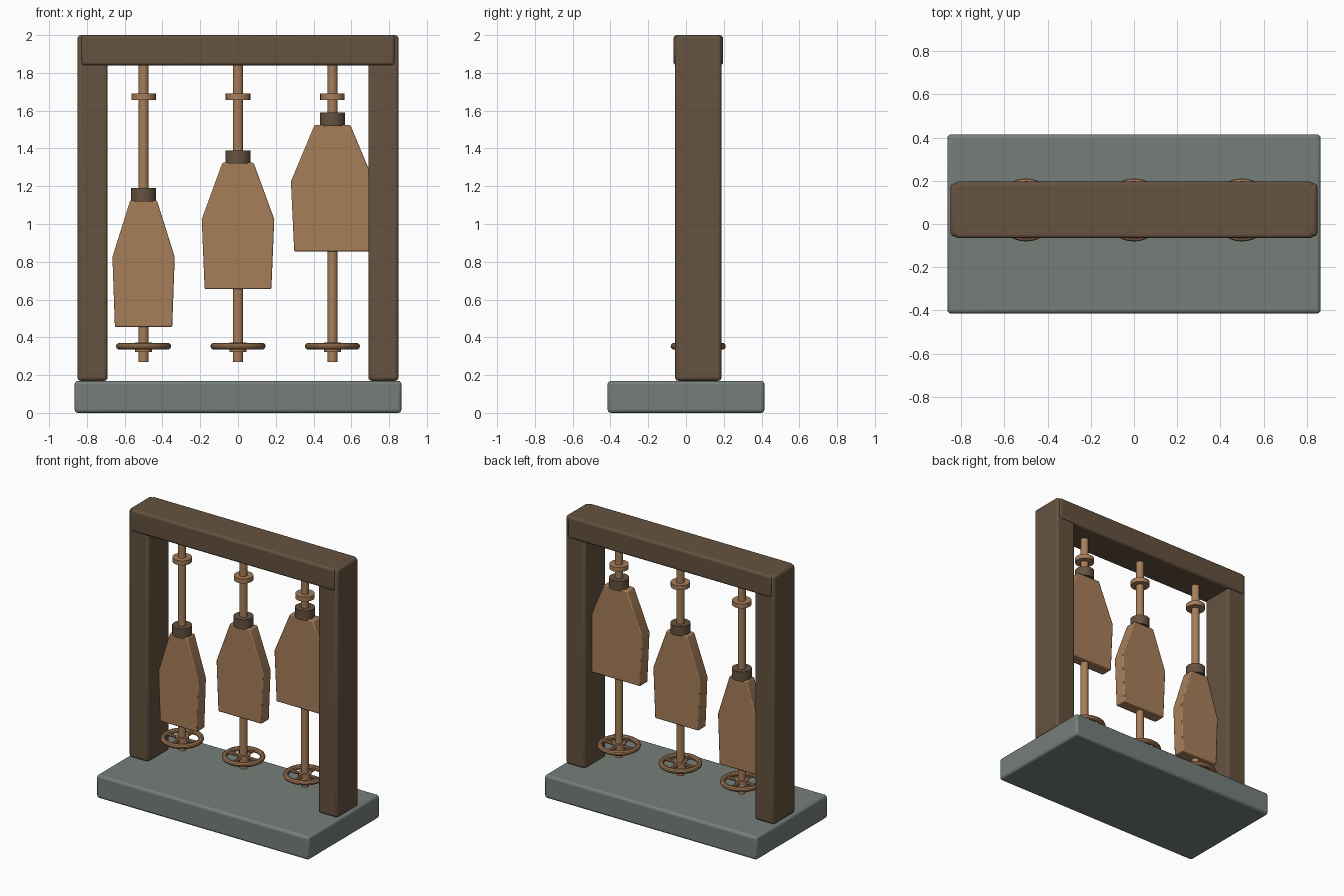
import bpy, bmesh, math
from mathutils import Matrix, Vector

old = bpy.data.objects.get("Cube")
if old:
    bpy.data.objects.remove(old, do_unlink=True)


def material(name, rgb):
    m = bpy.data.materials.new(name)
    m.use_nodes = True
    m.diffuse_color = (*rgb, 1)
    m.node_tree.nodes["Principled BSDF"].inputs["Base Color"].default_value = (*rgb, 1)
    return m


DARK = material("dark wood", (0.13, 0.084, 0.051))
LIGHT = material("light wood", (0.386, 0.209, 0.102))
STONE = material("grey stone", (0.181, 0.212, 0.195))
MID_Y = 0.065  # depth of the frame and rods


def finish(name, bm, mat, bevel=0, segments=3):
    bmesh.ops.recalc_face_normals(bm, faces=bm.faces)
    mesh = bpy.data.meshes.new(name)
    bm.to_mesh(mesh)
    bm.free()
    ob = bpy.data.objects.new(name, mesh)
    bpy.context.collection.objects.link(ob)
    mesh.materials.append(mat)
    if bevel:
        mod = ob.modifiers.new("Bevel", "BEVEL")
        mod.width, mod.segments = bevel, segments
    bpy.ops.object.select_all(action="DESELECT")
    ob.select_set(True)
    bpy.context.view_layer.objects.active = ob
    bpy.ops.object.shade_smooth_by_angle(angle=math.radians(35))
    return ob


def box(name, lo, hi, mat, bevel):
    lo, hi = Vector(lo), Vector(hi)
    bm = bmesh.new()
    bmesh.ops.create_cube(bm, size=1, matrix=Matrix.Translation((lo + hi) / 2)
                          @ Matrix.Diagonal((*(hi - lo), 1)))
    return finish(name, bm, mat, bevel)


def add_cylinder(bm, r, length, matrix, sides=24):
    bmesh.ops.create_cone(bm, cap_ends=True, segments=sides, radius1=r, radius2=r,
                          depth=length, matrix=matrix)


def cylinder(name, x, r, z0, z1, mat):
    bm = bmesh.new()
    add_cylinder(bm, r, z1 - z0, Matrix.Translation((x, MID_Y, (z0 + z1) / 2)))
    return finish(name, bm, mat)


def paddle(name, x, z, k):
    # tapered board, extruded through its thickness
    half = [(0.92 * k, 0), (k, 0.37), (0.43 * k, 0.67)]
    outline = half + [(-w, h) for w, h in reversed(half)]
    bm = bmesh.new()
    face = bm.faces.new([bm.verts.new((x + w, MID_Y - 0.045, z + h)) for w, h in outline])
    out = bmesh.ops.extrude_face_region(bm, geom=[face])
    bmesh.ops.translate(bm, vec=(0, 0.09, 0),
                        verts=[v for v in out["geom"] if isinstance(v, bmesh.types.BMVert)])
    return finish(name, bm, LIGHT, 0.007, 2)


def wheel(name, x, z, radius, tube):
    # ring, hub and crossed spokes
    bm = bmesh.new()
    rows = []
    for i in range(36):
        a = math.tau * i / 36
        row = []
        for j in range(10):
            b = math.tau * j / 10
            d = radius + tube * math.cos(b)
            row.append(bm.verts.new((d * math.cos(a), d * math.sin(a), tube * math.sin(b))))
        rows.append(row)
    for i in range(36):
        p, q = rows[i], rows[(i + 1) % 36]
        for j in range(10):
            k = (j + 1) % 10
            bm.faces.new((p[j], q[j], q[k], p[k]))
    add_cylinder(bm, 0.045, 0.05, Matrix.Translation((0, 0, -0.005)))
    for i in range(2):
        add_cylinder(bm, 0.012, 2 * radius, Matrix.Rotation(math.pi / 2 * i, 4, "Z")
                     @ Matrix.Rotation(math.pi / 2, 4, "Y"), 10)
    bmesh.ops.translate(bm, vec=(x, MID_Y, z), verts=bm.verts)
    return finish(name, bm, LIGHT)


# Frame
box("base_slab", (-0.865, -0.415, 0), (0.865, 0.415, 0.17), STONE, 0.018)
for side, s in (("right", -1), ("left", 1)):
    box(side + "_post", (s * 0.77 - 0.08, MID_Y - 0.123, 0.17),
        (s * 0.77 + 0.08, MID_Y + 0.123, 2.0), DARK, 0.018)
box("top_beam", (-0.83, MID_Y - 0.131, 1.84), (0.83, MID_Y + 0.131, 2.0), DARK, 0.016)

# Hanging rods, each with a paddle at its own height and width
for side, x, z, k in (("right", -0.5, 0.455, 0.165), ("middle", 0, 0.655, 0.192),
                      ("left", 0.5, 0.855, 0.22)):
    cylinder(side + "_rod", x, 0.027, 0.27, 1.86, LIGHT)
    cylinder(side + "_collar", x, 0.065, 1.657, 1.69, LIGHT)
    cylinder(side + "_paddle_cap", x, 0.067, z + 0.665, z + 0.735, DARK)
    paddle(side + "_paddle", x, z, k)
    wheel(side + "_wheel", x, 0.353, 0.128, 0.018)
